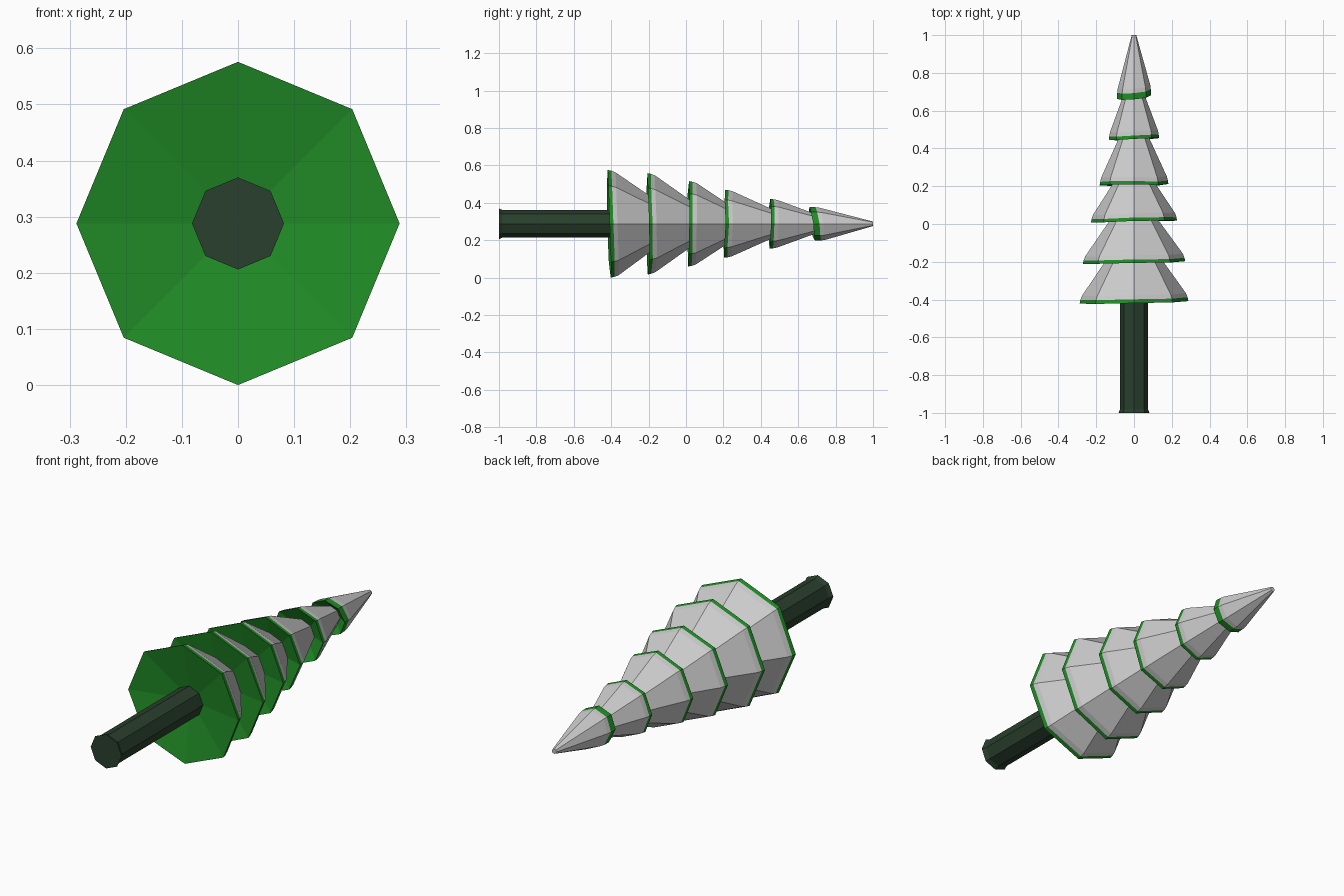
import bpy, bmesh, math, random

if "Cube" in bpy.data.objects:
    bpy.data.objects.remove(bpy.data.objects["Cube"])

random.seed(4)
SIDES = 8
AXIS_Z = 0.288


def material(name, rgb):
    m = bpy.data.materials.new(name)
    m.diffuse_color = (*rgb, 1)
    m.use_nodes = True
    m.node_tree.nodes["Principled BSDF"].inputs["Base Color"].default_value = m.diffuse_color
    return m


def lathe(name, rings, mat=None):
    """Flat-faced closed solid around the y axis; each ring is (radius, y or list of y per side)."""
    bm = bmesh.new()
    loops = []
    for r, ys in rings:
        if not isinstance(ys, list):
            ys = [ys] * SIDES
        loops.append([bm.verts.new((r * math.cos(i * math.tau / SIDES), ys[i],
                                    AXIS_Z + r * math.sin(i * math.tau / SIDES)))
                      for i in range(SIDES)])
    for a, b in zip(loops, loops[1:]):
        for i in range(SIDES):
            j = (i + 1) % SIDES
            bm.faces.new((a[i], a[j], b[j], b[i]))
    bm.faces.new(loops[0])
    bm.faces.new(loops[-1])
    bmesh.ops.recalc_face_normals(bm, faces=bm.faces)
    me = bpy.data.meshes.new(name)
    bm.to_mesh(me)
    bm.free()
    if mat:
        me.materials.append(mat)
    ob = bpy.data.objects.new(name, me)
    bpy.context.collection.objects.link(ob)
    return ob


green = material("needles", (0.015, 0.27, 0.02))
bark = material("bark", (0.022, 0.05, 0.026))

# Trunk with a slightly flared foot
lathe("trunk", [(0.082, -1), (0.073, -0.98), (0.073, -0.3)], bark)

# Tiers: rim y, rim radius, top y, top radius, x tilt, z tilt, rim thickness
tiers = [
    (-0.412, 0.288, -0.15, 0.120, 0.006, -0.006, 0.020),
    (-0.204, 0.271, 0.06, 0.100, 0.005, -0.002, 0.018),
    (0.012, 0.228, 0.26, 0.082, 0.003, 0.002, 0.018),
    (0.207, 0.182, 0.50, 0.060, 0.002, 0.002, 0.018),
    (0.447, 0.133, 0.72, 0.042, 0.004, 0.003, 0.018),
    (0.673, 0.090, 1.00, 0.012, 0.008, -0.014, 0.033),
]
for n, (y, r, ytop, rtop, tx, tz, rim) in enumerate(tiers, 1):
    # Uneven, tilted rim line shared by branches and snow
    edge = []
    for i in range(SIDES):
        a = i * math.tau / SIDES
        edge.append(y + tx * math.cos(a) + tz * math.sin(a) + random.uniform(-0.004, 0.004))

    def up(d):
        return [e + d for e in edge]

    # Branches: hollowed underside and thin green rim
    inner = min(0.06, r * 0.35)
    lathe(f"branches_{n}", [(inner, y + 0.045), (r, edge), (r * 0.985, up(rim)),
                            (inner, y + 0.07)], green)
    # Snow: rounded lip, then the long slope
    lathe(f"snow_{n}", [(inner, y + 0.06), (r * 0.985, up(rim)),
                        (r * 0.955, up(rim + 0.022)), (rtop, ytop)])
